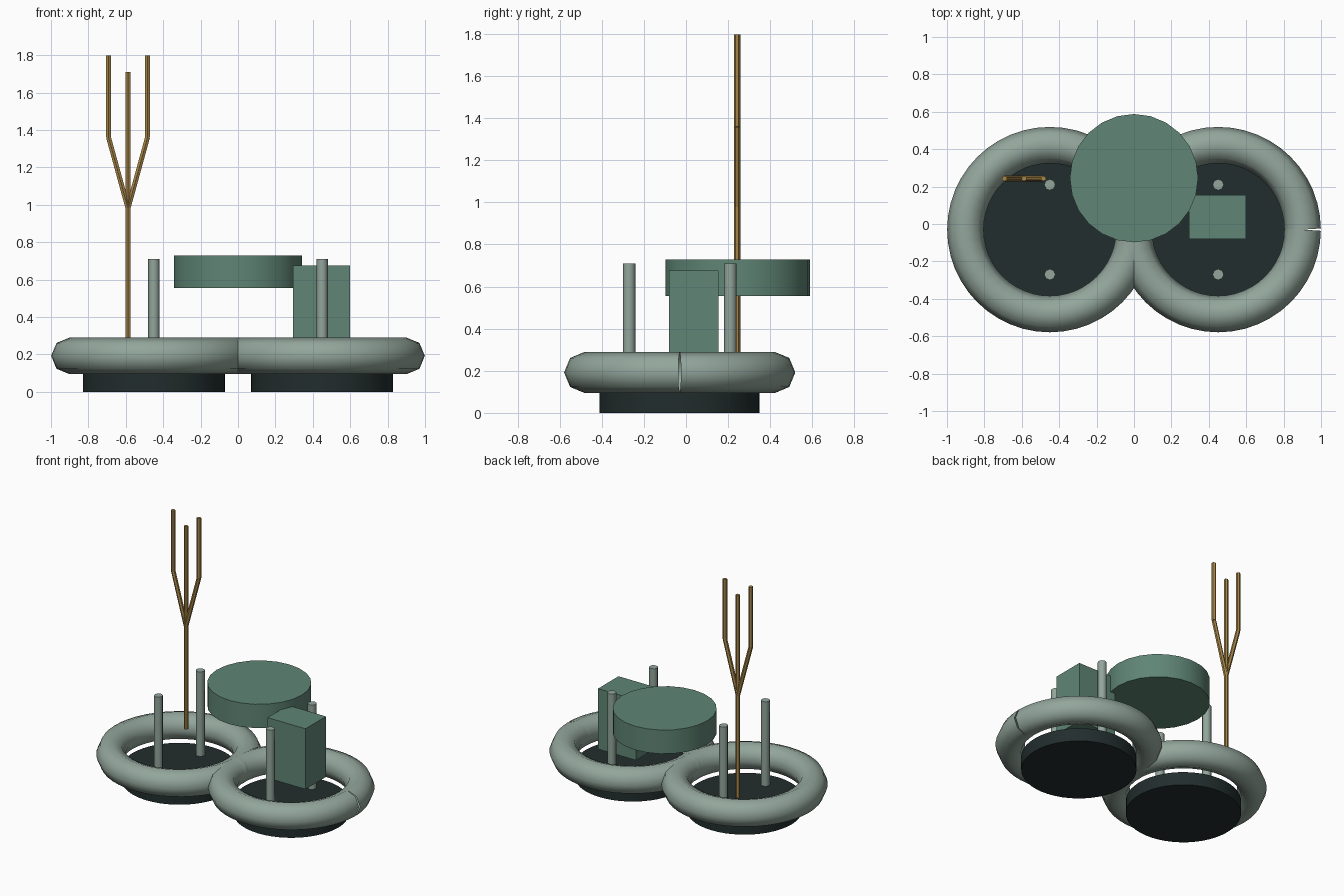
import bpy, bmesh, math
from mathutils import Vector, Matrix

if "Cube" in bpy.data.objects:
    bpy.data.objects.remove(bpy.data.objects["Cube"])


def material(name, rgb):
    m = bpy.data.materials.new(name)
    m.diffuse_color = (*rgb, 1)
    m.use_nodes = True
    m.node_tree.nodes["Principled BSDF"].inputs["Base Color"].default_value = m.diffuse_color
    return m


PALE = material("pale grey green", (0.29, 0.38, 0.33))
GREEN = material("sage green", (0.115, 0.235, 0.18))
DARK = material("dark slate", (0.016, 0.026, 0.026))
BRASS = material("brass", (0.38, 0.235, 0.065))


def finish(name, bm, mat, smooth=None):
    bmesh.ops.recalc_face_normals(bm, faces=bm.faces)
    me = bpy.data.meshes.new(name)
    bm.to_mesh(me)
    bm.free()
    ob = bpy.data.objects.new(name, me)
    bpy.context.collection.objects.link(ob)
    me.materials.append(mat)
    if smooth:
        bpy.ops.object.select_all(action='DESELECT')
        ob.select_set(True)
        bpy.context.view_layer.objects.active = ob
        bpy.ops.object.shade_smooth_by_angle(angle=math.radians(smooth))
    return ob


def add_rod(bm, a, b, radius, sides, spin=0.0):
    """Capped cylinder between two points."""
    a, b = Vector(a), Vector(b)
    d = b - a
    rot = Vector((0, 0, 1)).rotation_difference(d).to_matrix().to_4x4()
    mat = Matrix.Translation((a + b) / 2) @ rot @ Matrix.Rotation(spin, 4, 'Z')
    bmesh.ops.create_cone(bm, cap_ends=True, segments=sides, radius1=radius,
                          radius2=radius, depth=d.length, matrix=mat)


def cylinder(name, a, b, radius, sides, mat, smooth=40):
    bm = bmesh.new()
    add_rod(bm, a, b, radius, sides)
    return finish(name, bm, mat, smooth)


def ring(name, cx, cy, cz, major, minor, segs=48, sides=8):
    """Open tube swept round a circle; its square-cut ends leave a thin notch."""
    bm = bmesh.new()
    loops = []
    for i in range(segs + 1):
        t = 2 * math.pi * i / segs
        centre = Vector((cx + major * math.cos(t), cy + major * math.sin(t), cz))
        tilt = {0: math.pi / segs, segs: -math.pi / segs}.get(i, 0)
        out = Vector((math.cos(t + tilt), math.sin(t + tilt), 0))
        loops.append([bm.verts.new(centre + minor * (
            out * math.cos(2 * math.pi * j / sides)
            + Vector((0, 0, math.sin(2 * math.pi * j / sides)))))
            for j in range(sides)])
    for p, q in zip(loops, loops[1:]):
        for j in range(sides):
            k = (j + 1) % sides
            bm.faces.new((p[j], q[j], q[k], p[k]))
    return finish(name, bm, PALE, 60)


# Two round halves: floor disc, ring and a pair of posts each
CY = -0.03
for side, sx in (("left", -1), ("right", 1)):
    x = 0.45 * sx
    cylinder(side + "_base_disc", (x, CY, 0), (x, CY, 0.096), 0.38, 48, DARK)
    ring(side + "_ring", x, CY, 0.192, 0.4515, 0.0975)
    for end, y in (("front", -0.27), ("back", 0.21)):
        cylinder(f"{side}_{end}_post", (x, y, 0.09), (x, y, 0.71), 0.03, 8, PALE, 60)

# Raised drum
cylinder("drum", (0, 0.245, 0.555), (0, 0.245, 0.728), 0.343, 24, GREEN)

# Upright block
bm = bmesh.new()
bmesh.ops.create_cube(bm, size=1, matrix=Matrix.Translation((0.447, 0.037, 0.455))
                      @ Matrix.Diagonal((0.305, 0.235, 0.44, 1)))
finish("block", bm, GREEN)

# Three-pronged fork: shaft, then slanted arm and upright tine on each side
FX, FY, R = -0.588, 0.243, 0.015
bm = bmesh.new()
add_rod(bm, (FX, FY, 0.235), (FX, FY, 1.71), R, 6)
for s in (-1, 1):
    tx = FX + s * 0.104
    add_rod(bm, (FX, FY, 0.98), (tx, FY, 1.36), R, 6)
    add_rod(bm, (tx, FY, 1.36), (tx, FY, 1.797), R, 6)
finish("fork", bm, BRASS)
